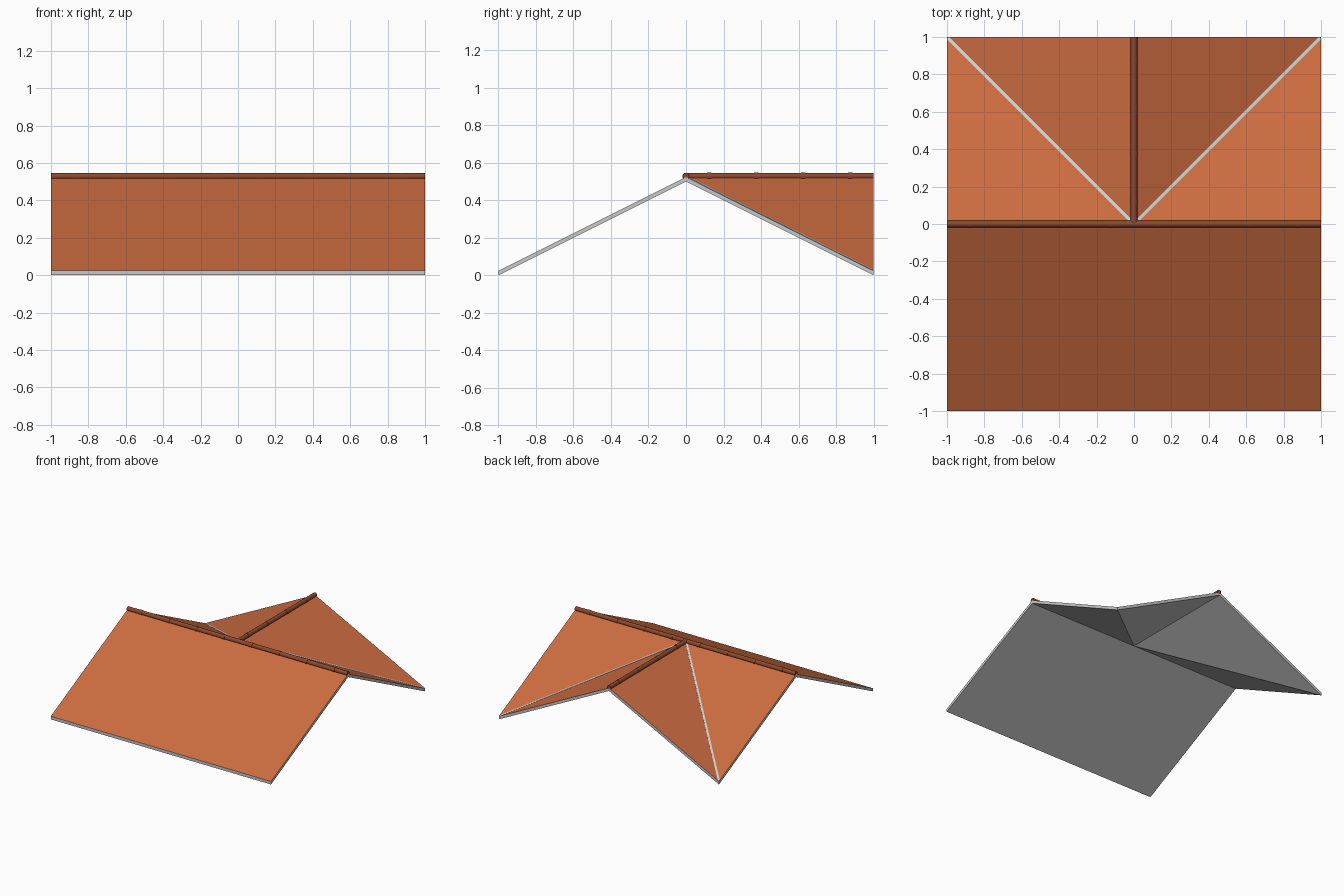
import bpy, bmesh, math
from mathutils import Vector

if "Cube" in bpy.data.objects:
    bpy.data.objects.remove(bpy.data.objects["Cube"])

EAVE, RIDGE, THICK = 0.025, 0.525, 0.025


def material(name, rgb):
    m = bpy.data.materials.new(name)
    m.diffuse_color = (*rgb, 1)
    m.use_nodes = True
    m.node_tree.nodes["Principled BSDF"].inputs["Base Color"].default_value = m.diffuse_color
    return m


tile = material("terracotta", (0.60, 0.148, 0.05))
cap = material("dark_terracotta", (0.27, 0.065, 0.027))
trim = material("light_grey", (0.58, 0.58, 0.58))
metal = material("pale_metal", (0.62, 0.66, 0.66))


def make(name, bm, *mats):
    me = bpy.data.meshes.new(name)
    bm.normal_update()
    bm.to_mesh(me)
    bm.free()
    for m in mats:
        me.materials.append(m)
    ob = bpy.data.objects.new(name, me)
    bpy.context.collection.objects.link(ob)
    return ob


# Roof slab: full front slope, two back triangles, two wing triangles
bm = bmesh.new()
corners = [(-1, -1, EAVE), (1, -1, EAVE), (1, 0, RIDGE), (0, 0, RIDGE),
           (-1, 0, RIDGE), (1, 1, EAVE), (-1, 1, EAVE), (0, 1, RIDGE)]
faces = [(0, 1, 2, 3, 4), (3, 2, 5), (3, 5, 7), (3, 7, 6), (3, 6, 4)]
top = [bm.verts.new(c) for c in corners]
low = [bm.verts.new((x, y, z - THICK)) for x, y, z in corners]
for f in faces:
    bm.faces.new([top[i] for i in f])
    bm.faces.new([low[i] for i in reversed(f)])
rim = (0, 1, 2, 5, 7, 6, 4)
for a, b in zip(rim, rim[1:] + rim[:1]):
    bm.faces.new((top[b], top[a], low[a], low[b]))
bm.normal_update()
# Tiles above, grey on edges and underside
for f in bm.faces:
    f.material_index = 0 if f.normal.z > 0.1 else 1
make("roof_slab", bm, tile, trim)


def rod(bm, a, b, radius, sides=16):
    a, b = Vector(a), Vector(b)
    d = b - a
    m = d.to_track_quat('Z', 'Y').to_matrix().to_4x4()
    m.translation = (a + b) / 2
    bmesh.ops.create_cone(bm, cap_ends=True, segments=sides, radius1=radius,
                          radius2=radius, depth=d.length, matrix=m)


def ridge(name, start, end, joints):
    # Round ridge cap with a slightly wider collar at each joint
    bm = bmesh.new()
    a, b = Vector(start), Vector(end)
    rod(bm, a, b, 0.0175)
    step = (b - a) / joints
    half = step.normalized() * 0.012
    for i in range(joints):
        p = a + step * (i + 0.5)
        rod(bm, p - half, p + half, 0.0195)
    ob = make(name, bm, cap)
    bpy.context.view_layer.objects.active = ob
    ob.select_set(True)
    bpy.ops.object.shade_smooth_by_angle(angle=math.radians(40))
    ob.select_set(False)


CAP_Z = RIDGE + 0.003
ridge("main_ridge", (-1, 0, CAP_Z), (1, 0, CAP_Z), 8)
ridge("wing_ridge", (0, 0, CAP_Z), (0, 1, CAP_Z), 4)

# Valley flashing: narrow flat strip down each valley
for name, s in (("valley_right", 1), ("valley_left", -1)):
    bm = bmesh.new()
    w, lift = 0.0055, 0.006
    pts = [(s * w, -w, RIDGE), (-s * w, w, RIDGE),
           (s * (1 - 2 * w), 1, EAVE), (s, 1 - 2 * w, EAVE)]
    up = [bm.verts.new((x, y, z + lift)) for x, y, z in pts]
    dn = [bm.verts.new((x, y, z - 0.002)) for x, y, z in pts]
    bm.faces.new(up)
    bm.faces.new(dn[::-1])
    for i in range(4):
        j = (i + 1) % 4
        bm.faces.new((up[j], up[i], dn[i], dn[j]))
    bmesh.ops.recalc_face_normals(bm, faces=bm.faces)
    make(name, bm, metal)
